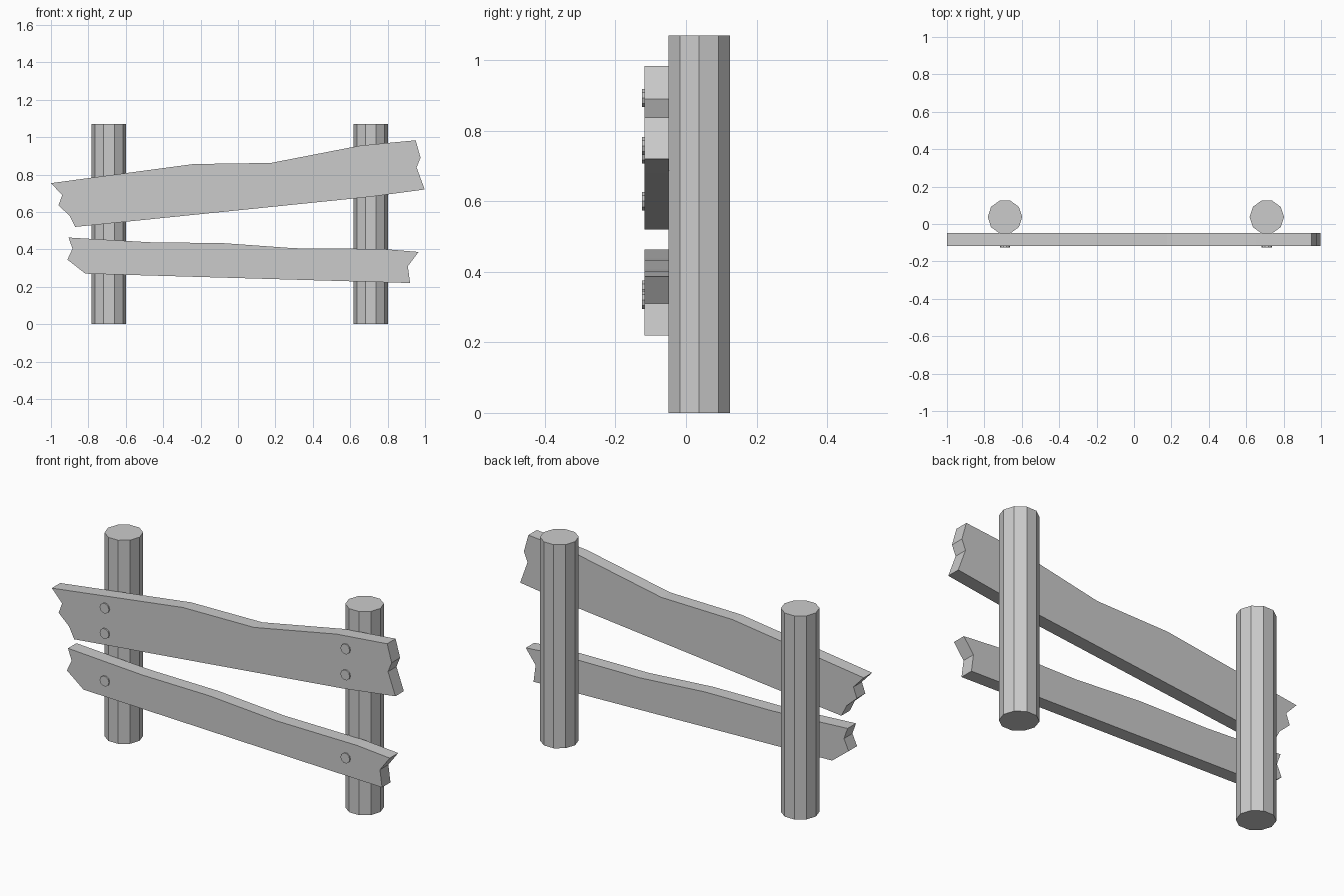
import bpy, bmesh
from math import radians
from mathutils import Matrix

if "Cube" in bpy.data.objects:
    bpy.data.objects.remove(bpy.data.objects["Cube"])


def finish(name, bm):
    bmesh.ops.recalc_face_normals(bm, faces=bm.faces)
    mesh = bpy.data.meshes.new(name)
    bm.to_mesh(mesh)
    bm.free()
    obj = bpy.data.objects.new(name, mesh)
    bpy.context.collection.objects.link(obj)
    return obj


def cylinder(name, radius, depth, sides, location, tilt=0):
    bm = bmesh.new()
    bmesh.ops.create_cone(bm, cap_ends=True, segments=sides, radius1=radius,
                          radius2=radius, depth=depth,
                          matrix=Matrix.Rotation(radians(tilt), 4, 'X')
                          @ Matrix.Rotation(radians(90), 4, 'Z'))
    obj = finish(name, bm)
    obj.location = location
    return obj


def plank(name, outline, front=-0.118, back=-0.048):
    bm = bmesh.new()
    face = bm.faces.new([bm.verts.new((x, front, z)) for x, z in outline])
    ext = bmesh.ops.extrude_face_region(bm, geom=[face], use_keep_orig=True)
    verts = [g for g in ext["geom"] if isinstance(g, bmesh.types.BMVert)]
    bmesh.ops.translate(bm, verts=verts, vec=(0, back - front, 0))
    return finish(name, bm)


# Ten-sided posts
LEFT, RIGHT = -0.69, 0.71
for side, x in (("left", LEFT), ("right", RIGHT)):
    cylinder(side + "_post", 0.092, 1.07, 10, (x, 0.0375, 0.535))

# Upper plank, with splintered ends
plank("upper_plank", [
    (-1.0, 0.754), (-0.238, 0.856), (0.176, 0.862), (0.655, 0.955),
    (0.95, 0.983), (0.976, 0.89), (0.955, 0.838), (0.998, 0.72),
    (0.70, 0.68), (-0.87, 0.52), (-0.90, 0.58), (-0.96, 0.635), (-0.94, 0.69)])

# Lower plank, with splintered ends
plank("lower_plank", [
    (-0.906, 0.463), (-0.473, 0.438), (-0.078, 0.433), (0.30, 0.406),
    (0.773, 0.402), (0.965, 0.386), (0.908, 0.31), (0.92, 0.22),
    (-0.816, 0.27), (-0.912, 0.345), (-0.885, 0.404)])

# Bolt heads on the front of the planks
for side, x, heights in (("left", LEFT, (0.35, 0.60, 0.733)),
                         ("right", RIGHT, (0.32, 0.757, 0.893))):
    for i, z in enumerate(heights):
        cylinder(f"{side}_bolt_{i + 1}", 0.027, 0.015, 10, (x, -0.1175, z), 90)
